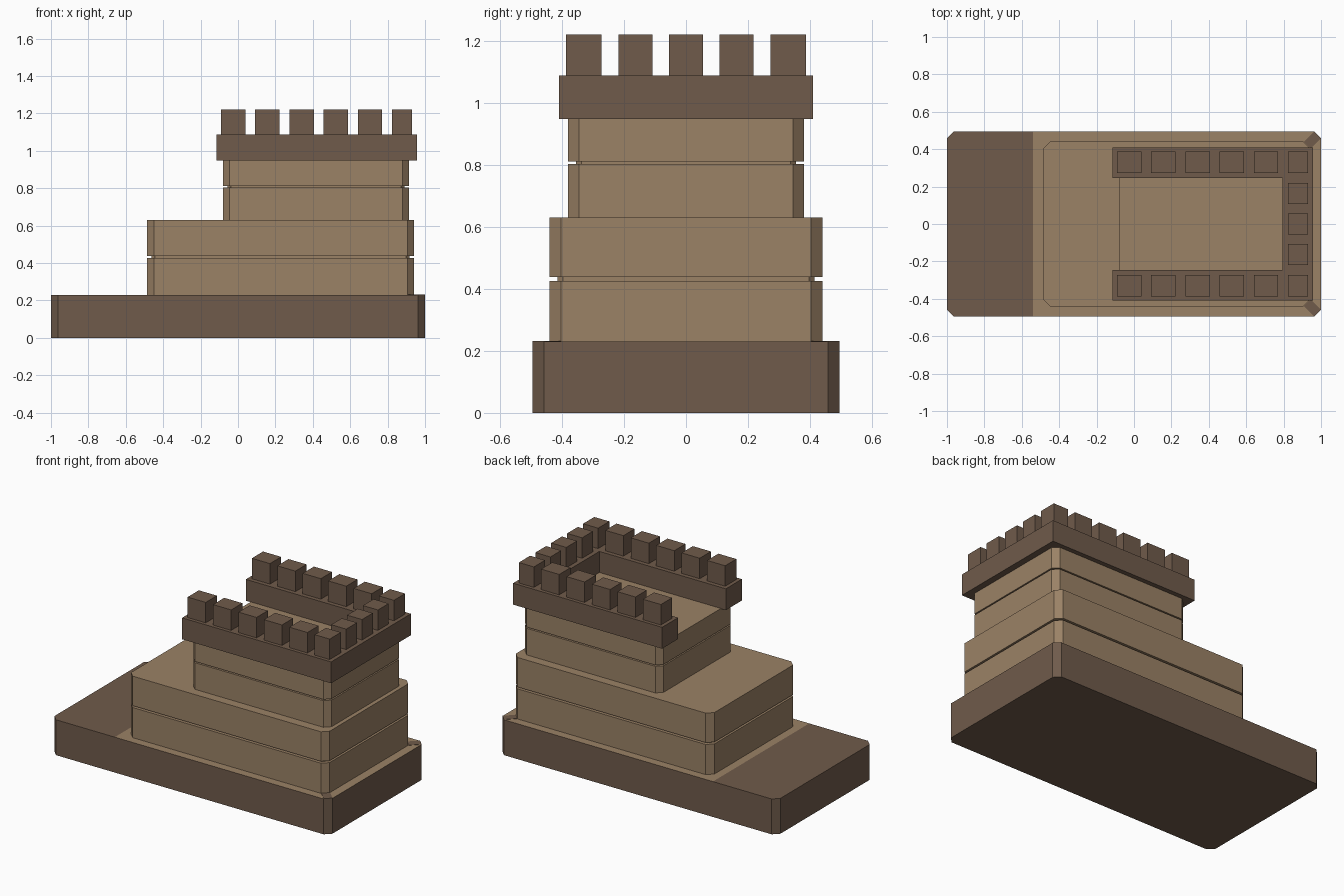
import bpy
import bmesh

cube = bpy.data.objects.get("Cube")
if cube:
    bpy.data.objects.remove(cube, do_unlink=True)


def material(name, colour):
    mat = bpy.data.materials.new(name)
    mat.use_nodes = True
    mat.diffuse_color = (*colour, 1)
    mat.node_tree.nodes["Principled BSDF"].inputs["Base Color"].default_value = (*colour, 1)
    return mat


TAN = material("tan stone", (0.328, 0.223, 0.133))
DARK = material("dark brown stone", (0.160, 0.104, 0.070))


def prism(name, outline, z0, z1, *mats):
    """Extrude a flat outline from z0 up to z1."""
    bm = bmesh.new()
    face = bm.faces.new([bm.verts.new((x, y, z0)) for x, y in outline])
    ext = bmesh.ops.extrude_face_region(bm, geom=[face])
    verts = [v for v in ext["geom"] if isinstance(v, bmesh.types.BMVert)]
    bmesh.ops.translate(bm, verts=verts, vec=(0, 0, z1 - z0))
    bmesh.ops.recalc_face_normals(bm, faces=bm.faces)
    mesh = bpy.data.meshes.new(name)
    bm.to_mesh(mesh)
    bm.free()
    for mat in mats:
        mesh.materials.append(mat)
    obj = bpy.data.objects.new(name, mesh)
    bpy.context.collection.objects.link(obj)
    return obj


def rect(x0, x1, y0, y1, c=0):
    """Rectangle outline with optional cut corners."""
    if not c:
        return [(x0, y0), (x1, y0), (x1, y1), (x0, y1)]
    return [(x0 + c, y0), (x1 - c, y0), (x1, y0 + c), (x1, y1 - c),
            (x1 - c, y1), (x0 + c, y1), (x0, y1 - c), (x0, y0 + c)]


# Base slab: dark, with a tan top behind the step edge
base = prism("base", rect(-1, 1, -0.495, 0.495, 0.037), 0, 0.23, DARK, TAN)
bm = bmesh.new()
bm.from_mesh(base.data)
top = [f for f in bm.faces if f.normal.z > 0.9]
geom = top + list(top[0].edges) + list(top[0].verts)
bmesh.ops.bisect_plane(bm, geom=geom, plane_co=(-0.54, 0, 0), plane_no=(1, 0, 0))
for f in bm.faces:
    f.material_index = int(f.normal.z > 0.9 and f.calc_center_median().x > -0.54)
bm.to_mesh(base.data)
bm.free()

# Dark patches on the two rear corners of the base top
for side, s in (("left", 1), ("right", -1)):
    patch = [(0.908, s * 0.44), (0.963, s * 0.495), (1, s * 0.458), (0.945, s * 0.403)]
    prism("corner_patch_" + side, patch, 0.228, 0.232, DARK)


def tier(name, x0, x1, y, c, levels):
    """Two stone courses separated by a recessed joint."""
    z0, z1, z2, z3 = levels
    prism(name + "_lower_course", rect(x0, x1, -y, y, c), z0, z1, TAN)
    d = 0.025
    prism(name + "_joint", rect(x0 + d, x1 - d, d - y, y - d, c / 2), z1, z2, TAN)
    prism(name + "_upper_course", rect(x0, x1, -y, y, c), z2, z3, TAN)


tier("lower_tier", -0.487, 0.942, 0.44, 0.037, (0.23, 0.426, 0.438, 0.63))
tier("upper_tier", -0.08, 0.915, 0.38, 0.035, (0.63, 0.803, 0.811, 0.95))

# U-shaped parapet, open at the low end
parapet = [(-0.115, -0.41), (0.957, -0.41), (0.957, 0.41), (-0.115, 0.41),
           (-0.115, 0.245), (0.795, 0.245), (0.795, -0.245), (-0.115, -0.245)]
prism("parapet", parapet, 0.948, 1.087, DARK)


def merlon(name, x, y, w, d):
    prism(name, rect(x - w / 2, x + w / 2, y - d / 2, y + d / 2), 1.087, 1.22, DARK)


# Battlements along both long sides and across the end
for i in range(6):
    for side, s in (("left", 1), ("right", -1)):
        x, w = (0.877, 0.108) if i == 5 else (-0.026 + 0.183 * i, 0.13)
        merlon(f"merlon_{side}_{i + 1}", x, s * 0.33, w, 0.115)
for i in range(3):
    merlon(f"merlon_end_{i + 1}", 0.877, (i - 1) * 0.163, 0.108, 0.11)
